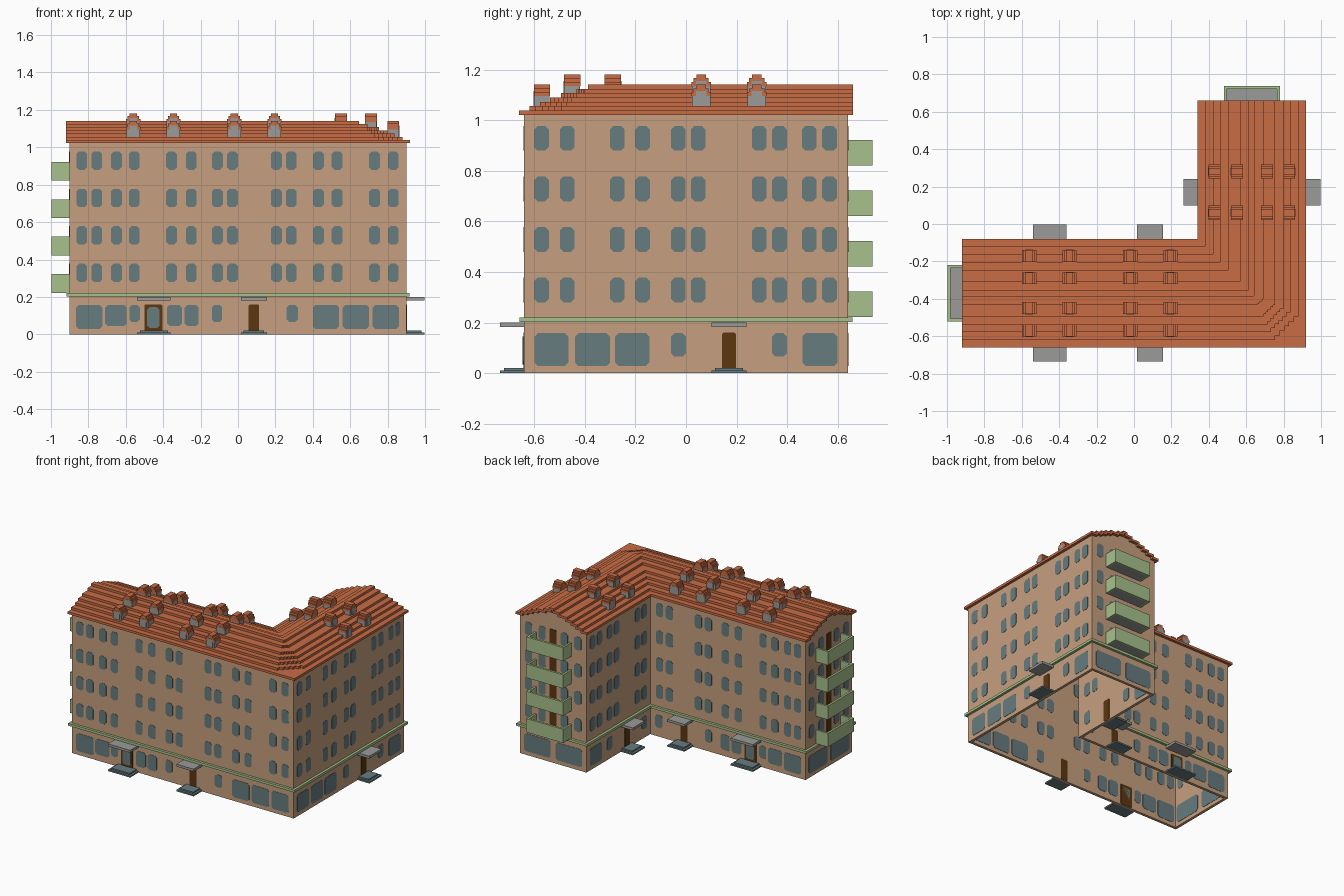
import bpy, bmesh
from mathutils import Vector

cube = bpy.data.objects.get("Cube")
if cube:
    bpy.data.objects.remove(cube)


def material(name, rgb):
    lin = [((c / 255 + 0.055) / 1.055) ** 2.4 for c in rgb] + [1.0]
    m = bpy.data.materials.new(name)
    m.use_nodes = True
    m.diffuse_color = lin
    m.node_tree.nodes["Principled BSDF"].inputs["Base Color"].default_value = lin
    return m


PLASTER = material("tan plaster", (198, 159, 126))
TILE = material("terracotta tile", (200, 108, 69))
GREEN = material("pale green trim", (167, 193, 139))
GLASS = material("blue grey glass", (103, 124, 128))
WOOD = material("dark brown wood", (92, 55, 17))
STONE = material("grey stone", (155, 155, 153))


def finish(bm, name, mat):
    bmesh.ops.recalc_face_normals(bm, faces=bm.faces)
    me = bpy.data.meshes.new(name)
    bm.to_mesh(me)
    bm.free()
    me.materials.append(mat)
    ob = bpy.data.objects.new(name, me)
    bpy.context.collection.objects.link(ob)
    return ob


def prism(bm, pts, vec):
    """Extrude a planar outline along vec."""
    a = [bm.verts.new(p) for p in pts]
    b = [bm.verts.new(Vector(p) + Vector(vec)) for p in pts]
    bm.faces.new(a)
    bm.faces.new(b[::-1])
    for i in range(len(a)):
        j = (i + 1) % len(a)
        bm.faces.new((a[i], b[i], b[j], a[j]))


def box(bm, x0, x1, y0, y1, z0, z1):
    prism(bm, [(x0, y0, z0), (x1, y0, z0), (x1, y1, z0), (x0, y1, z0)], (0, 0, z1 - z0))


def footprint(m):
    """L-shaped plan grown outwards by m."""
    return [(-.9 - m, -.64 - m), (.9 + m, -.64 - m), (.9 + m, .64 + m),
            (.36 - m, .64 + m), (.36 - m, -.10 + m), (-.9 - m, -.10 + m)]


def l_ring(name, mat, outer, inner, z0, z1):
    bm = bmesh.new()
    loops = [[bm.verts.new((x, y, z)) for x, y in footprint(m)]
             for m, z in ((outer, z0), (outer, z1), (inner, z1), (inner, z0))]
    for k in range(4):
        p, q = loops[k], loops[(k + 1) % 4]
        for i in range(6):
            j = (i + 1) % 6
            bm.faces.new((p[i], p[j], q[j], q[i]))
    finish(bm, name, mat)


l_ring("outer_walls", PLASTER, 0, -.02, 0, 1.025)
l_ring("cornice_band", GREEN, .018, -.005, .202, .22)

# Stepped tile roof: L-shaped strips over a plaster core
CX, CY, STEPS = .63, -.37, 5


def roof_path(h, side, xe, ye):
    """Eaves line at distance h from the ridge, street side or yard side."""
    if side < 0:
        return [(xe, CY + h), (CX - h, CY + h), (CX - h, ye)]
    X, Y, c = CX + h, CY - h, 0 if h > .28 else .5 * h
    pts = [(xe, Y)]
    if c:
        d = c / STEPS
        for i in range(STEPS):
            pts += [(X - c + i * d, Y + i * d), (X - c + i * d, Y + (i + 1) * d)]
        pts.append((X, Y + c))
    else:
        pts.append((X, Y))
    return pts + [(X, ye)]


WIDTHS = [.29, .25, .207, .168, .125, .063, .018]
TH = .12 / len(WIDTHS)
tiles, core = bmesh.new(), bmesh.new()
for k, h in enumerate(WIDTHS):
    z = 1.022 + k * TH
    h_in = WIDTHS[k + 1] - .014 if k < 6 else 0
    for side in (1, -1):
        line = roof_path(h, side, -.92, .66) + roof_path(h_in, side, -.92, .66)[::-1]
        prism(tiles, [(x, y, z) for x, y in line], (0, 0, TH))
    if k < 6:
        line = roof_path(h_in, 1, -.9, .64) + roof_path(h_in, -1, -.9, .64)[::-1]
        prism(core, [(x, y, z) for x, y in line], (0, 0, TH))
finish(tiles, "roof_tiles", TILE)
finish(core, "gable_core", PLASTER)

# Dormers: stone body, stepped tile cap and a stone gable facing outwards
body, caps = bmesh.new(), bmesh.new()


def dormer(x, y, z, along, out):
    def part(bm, w, d0, d1, z0, z1):
        if along == "x":
            box(bm, x - w, x + w, *sorted((y + out * d0, y + out * d1)), z + z0, z + z1)
        else:
            box(bm, *sorted((x + out * d0, x + out * d1)), y - w, y + w, z + z0, z + z1)
    part(body, .036, -.03, .03, -.015, .04)
    part(body, .021, .0, .034, -.005, .056)
    for w, z0, z1 in ((.038, .036, .052), (.030, .052, .067), (.019, .067, .081)):
        part(caps, w, -.032, .032, z0, z1)


for out in (1, -1):
    for dist, z in ((.2, 1.06), (.08, 1.10)):
        for x in (-.56, -.345, -.02, .195):
            dormer(x, CY + out * dist, z, "x", out)
        for y in (.06, .28):
            dormer(CX + out * dist, y, z, "y", out)
finish(body, "dormer_bodies", STONE)
finish(caps, "dormer_caps", TILE)

# Walls: fixed axis, position, outward sign
WALLS = {"front": ("y", -.64, -1), "right": ("x", .9, 1), "yard_back": ("y", -.10, 1),
         "yard_side": ("x", .36, -1), "left_end": ("x", -.9, -1), "back_end": ("y", .64, 1)}


def wall_box(bm, wall, u0, u1, d0, d1, z0, z1):
    """Box given by span along the wall and distance out from it."""
    axis, p, s = WALLS[wall]
    a, b = sorted((p + s * d0, p + s * d1))
    if axis == "y":
        box(bm, u0, u1, a, b, z0, z1)
    else:
        box(bm, a, b, u0, u1, z0, z1)


def pane(bm, wall, u0, u1, z0, z1, c=.014, proud=.002):
    """Corner-cut panel set through the wall."""
    axis, p, s = WALLS[wall]
    line = [(u0 + c, z0), (u1 - c, z0), (u1, z0 + c), (u1, z1 - c),
            (u1 - c, z1), (u0 + c, z1), (u0, z1 - c), (u0, z0 + c)]
    d, t = p + s * proud, -s * (.022 + proud)
    if axis == "y":
        prism(bm, [(u, d, z) for u, z in line], (0, t, 0))
    else:
        prism(bm, [(d, u, z) for u, z in line], (t, 0, 0))


BIG, MID, SMALL = (.028, .158), (.045, .158), (.065, .158)
front_up = [-.835, -.755, -.65, -.555, -.355, -.25, -.11, -.03,
            .205, .285, .43, .53, .73, .83]
front_low = [(-.865, -.725, BIG), (-.71, -.595, MID), (-.58, -.525, SMALL), (-.38, -.30, MID),
             (-.285, -.21, MID), (-.14, -.085, SMALL), (.26, .32, SMALL),
             (.40, .54, BIG), (.56, .70, BIG), (.72, .86, BIG)]
side_up = [-.572, -.47, -.272, -.172, -.03, .048, .29, .37, .488, .568]
side_low = [(-.6, -.465, BIG), (-.44, -.3, BIG), (-.28, -.145, BIG), (-.06, 0, SMALL),
            (.34, .40, SMALL), (.46, .60, BIG)]


def end_set(c):
    return ([c + o for o in (-.2, -.09, .09, .2)],
            [(c - .235, c - .02, BIG), (c + .02, c + .235, BIG)])


layout = {"front": (front_up, front_low),
          "right": (side_up, side_low),
          "yard_back": ([u for u in front_up if u < .32], [w for w in front_low if w[1] < .34]),
          "yard_side": ([u for u in side_up if u > -.06], [w for w in side_low if w[0] > -.07]),
          "left_end": end_set(CY), "back_end": end_set(CX)}
for wall, (up, low) in layout.items():
    bm = bmesh.new()
    for u in up:
        for k in range(4):
            pane(bm, wall, u - .029, u + .029, .28 + .2 * k, .378 + .2 * k)
    for u0, u1, (z0, z1) in low:
        pane(bm, wall, u0, u1, z0, z1)
    finish(bm, wall + "_windows", GLASS)

# Entrances: door, canopy and two-tier step
doors, glazing, canopies, steps = (bmesh.new() for _ in range(4))
for wall, c, glazed in (("front", -.453, True), ("front", .085, False),
                        ("yard_back", -.453, True), ("yard_back", .085, False),
                        ("right", .17, False), ("yard_side", .17, False)):
    w = .048 if glazed else .028
    pane(doors, wall, c - w, c + w, .005, .16, .006, .003)
    if glazed:
        pane(glazing, wall, c - .033, c + .033, .035, .145, .012, .006)
    mid = c if not glazed else -.45
    wall_box(canopies, wall, mid - .07 - .02 * glazed, mid + .07 + .02 * glazed, -.005, .096, .182, .2)
    for grow, d, z0, z1 in ((.0, .096, 0, .011), (-.015, .08, .011, .021)):
        w = .07 + .02 * glazed + grow
        wall_box(steps, wall, mid - w, mid + w, 0, d, z0, z1)

# Balconies: floor slab, three parapets and a door behind
floors, parapets = bmesh.new(), bmesh.new()
for wall, c in (("left_end", CY), ("back_end", CX)):
    for k in range(4):
        z = .222 + .2 * k
        wall_box(floors, wall, c - .135, c + .135, 0, .085, z, z + .014)
        wall_box(parapets, wall, c - .15, c + .15, .082, .098, z, z + .1)
        for u in (c - .15, c + .135):
            wall_box(parapets, wall, u, u + .015, 0, .082, z, z + .1)
        pane(doors, wall, c - .028, c + .028, z + .014, z + .156, .006, .003)
finish(doors, "doors", WOOD)
finish(glazing, "door_glazing", GLASS)
finish(canopies, "entrance_canopies", STONE)
finish(steps, "entrance_steps", GLASS)
finish(floors, "balcony_floors", STONE)
finish(parapets, "balcony_parapets", GREEN)
